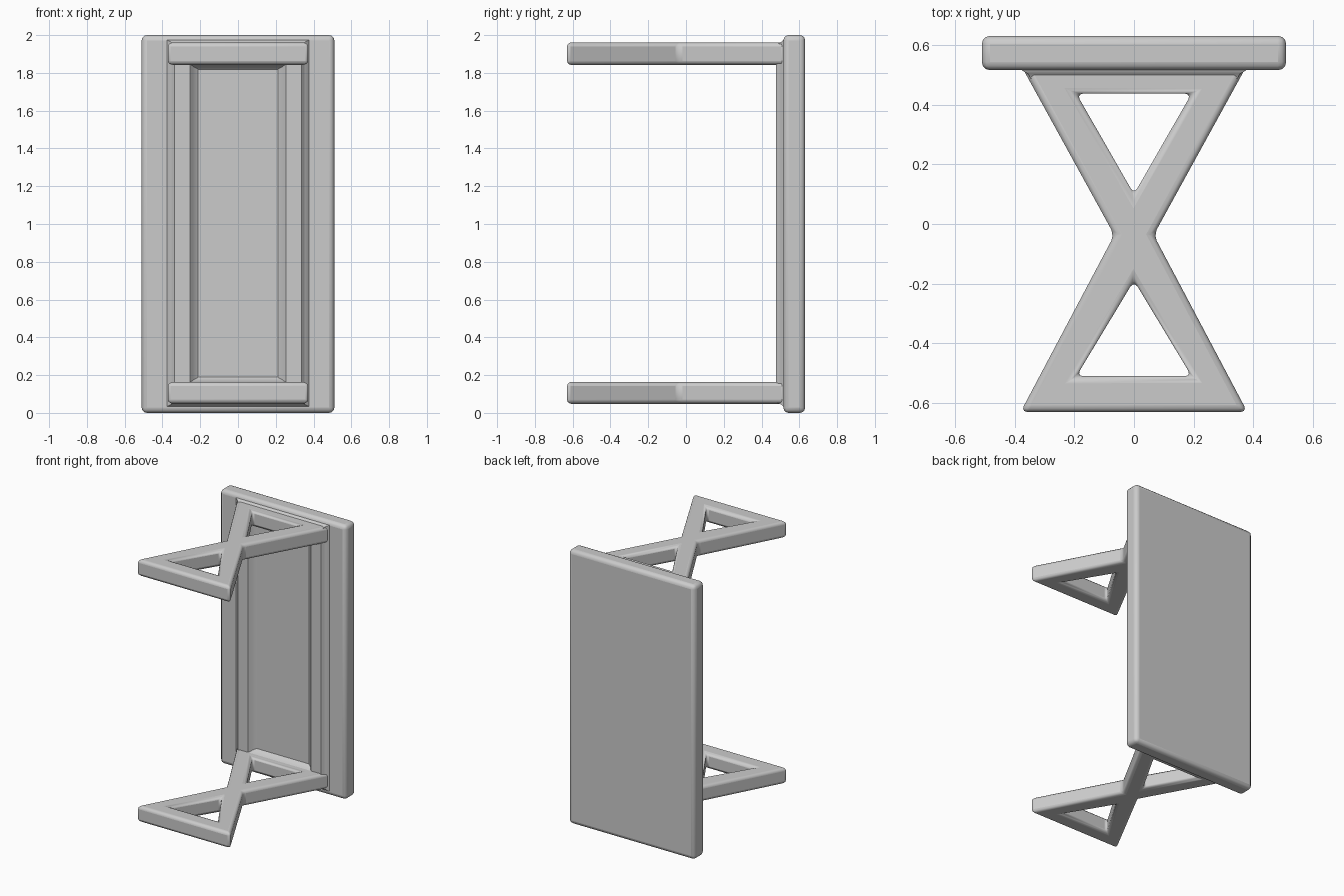
import bpy, bmesh, math

if "Cube" in bpy.data.objects:
    bpy.data.objects.remove(bpy.data.objects["Cube"])

grey = bpy.data.materials.new("plain grey")
grey.diffuse_color = (0.6, 0.6, 0.6, 1)
grey.use_nodes = True
grey.node_tree.nodes["Principled BSDF"].inputs["Base Color"].default_value = grey.diffuse_color


def finish(name, bm, bevel=0.0, segments=3):
    """Turn a bmesh into a smooth-shaded object with rounded edges."""
    bmesh.ops.recalc_face_normals(bm, faces=bm.faces)
    mesh = bpy.data.meshes.new(name)
    bm.to_mesh(mesh)
    bm.free()
    mesh.materials.append(grey)
    ob = bpy.data.objects.new(name, mesh)
    bpy.context.collection.objects.link(ob)
    if bevel:
        mod = ob.modifiers.new("rounded edges", 'BEVEL')
        mod.width = bevel
        mod.segments = segments
        mod.limit_method = 'ANGLE'
        mod.angle_limit = math.radians(25)
    bpy.ops.object.select_all(action='DESELECT')
    ob.select_set(True)
    bpy.context.view_layer.objects.active = ob
    bpy.ops.object.shade_smooth_by_angle(angle=math.radians(40))
    return ob


# Table top: a rounded slab standing on its end
bm = bmesh.new()
bmesh.ops.create_cube(bm, size=1)
for v in bm.verts:
    v.co = (v.co.x * 1.02, 0.573 + v.co.y * 0.115, 1 + v.co.z * 2)
finish("table_top", bm, 0.028)

# Apron: a low raised frame with sloped feet, lofted through nested rectangles
bm = bmesh.new()
rings = []
for half_x, half_z, y in [(0.385, 0.975, 0.530), (0.375, 0.970, 0.514),
                          (0.356, 0.960, 0.504), (0.346, 0.952, 0.488),
                          (0.335, 0.945, 0.477), (0.255, 0.840, 0.477),
                          (0.244, 0.836, 0.488), (0.234, 0.828, 0.504),
                          (0.212, 0.816, 0.514), (0.200, 0.806, 0.530)]:
    rings.append([bm.verts.new((sx * half_x, y, 1.004 + sz * half_z))
                  for sx, sz in ((-1, -1), (1, -1), (1, 1), (-1, 1))])
for a, b in zip(rings, rings[1:] + rings[:1]):
    for i in range(4):
        j = (i + 1) % 4
        bm.faces.new((a[i], a[j], b[j], b[i]))
finish("apron_frame", bm)


# Hourglass leg frames: plan faces between the outline and two triangular holes
def leg_frame(name, z0, z1):
    pts = {"foot": (0.38, -0.63), "waist": (0.066, -0.037), "top": (0.375, 0.525),
           "low_in": (0.193, -0.51), "low_tip": (0, -0.19),
           "up_tip": (0, 0.10), "up_in": (0.193, 0.437)}
    bm = bmesh.new()
    right = {k: bm.verts.new((x, y, z0)) for k, (x, y) in pts.items()}
    left = {k: right[k] if x == 0 else bm.verts.new((-x, y, z0))
            for k, (x, y) in pts.items()}
    for s in (right, left):
        bm.faces.new([s[k] for k in ("foot", "waist", "low_tip", "low_in")])
        bm.faces.new([s[k] for k in ("waist", "top", "up_in", "up_tip")])
    for a, b in (("foot", "low_in"), ("top", "up_in")):
        bm.faces.new((right[a], right[b], left[b], left[a]))
    bm.faces.new((right["waist"], right["up_tip"], left["waist"], right["low_tip"]))
    ext = bmesh.ops.extrude_face_region(bm, geom=bm.faces[:], use_keep_orig=True)
    for v in ext["geom"]:
        if isinstance(v, bmesh.types.BMVert):
            v.co.z = z1
    finish(name, bm, 0.022)


leg_frame("lower_leg_frame", 0.048, 0.164)
leg_frame("upper_leg_frame", 1.842, 1.962)
